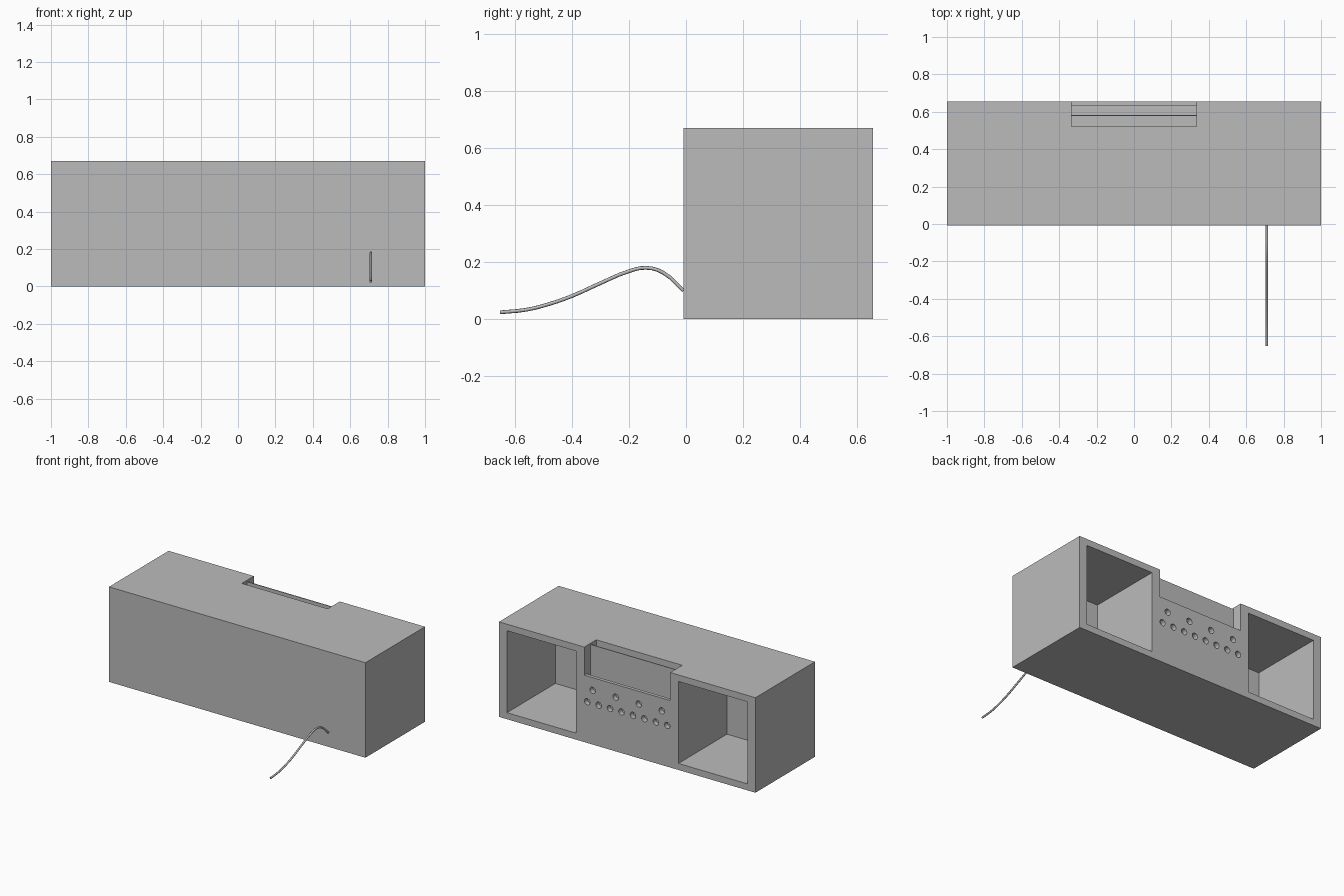
import bpy
import math
from mathutils import Vector

cube = bpy.data.objects.get("Cube")
if cube:
    bpy.data.objects.remove(cube, do_unlink=True)

grey = bpy.data.materials.new("plain grey")
grey.use_nodes = True
colour = (0.5, 0.5, 0.5, 1)
grey.diffuse_color = colour
grey.node_tree.nodes["Principled BSDF"].inputs["Base Color"].default_value = colour

FRONT, BACK, TOP = -0.009, 0.655, 0.67


def box(name, low, high):
    low, high = Vector(low), Vector(high)
    bpy.ops.mesh.primitive_cube_add(size=1, location=(low + high) / 2)
    ob = bpy.context.object
    ob.name = name
    ob.scale = high - low
    bpy.ops.object.transform_apply(location=True, rotation=True, scale=True)
    ob.data.materials.append(grey)
    return ob


def cut(target, cutter):
    """Subtract the cutter from the target and delete it."""
    mod = target.modifiers.new("cut", "BOOLEAN")
    mod.operation = "DIFFERENCE"
    mod.solver = "EXACT"
    mod.object = cutter
    bpy.context.view_layer.objects.active = target
    bpy.ops.object.modifier_apply(modifier=mod.name)
    bpy.data.objects.remove(cutter, do_unlink=True)


# Cabinet
cabinet = box("cabinet", (-1, FRONT, 0), (1, BACK, TOP))

# Open speaker bays at both ends
for side in (-1, 1):
    xs = sorted((side * 0.4, side * 0.938))
    cut(cabinet, box("bay_cutter", (xs[0], 0.115, 0.046), (xs[1], 1, 0.624)))

# Panel well, and the lowered rear lip in front of it
cut(cabinet, box("well_cutter", (-0.335, 0.521, 0.42), (0.335, 0.631, 1)))
cut(cabinet, box("lip_cutter", (-0.335, 0.6, 0.472), (0.335, 1, 1)))

# Two rows of round sockets
for count, spacing, height in ((4, 0.18, 0.382), (8, 0.0893, 0.29)):
    for i in range(count):
        x = (i - (count - 1) / 2) * spacing
        bpy.ops.mesh.primitive_cylinder_add(
            vertices=24, radius=0.022, depth=0.1,
            location=(x, BACK + 0.015, height), rotation=(math.pi / 2, 0, 0))
        cut(cabinet, bpy.context.object)

# Thin panel standing in the well
box("display_panel", (-0.335, 0.577, 0.42), (0.335, 0.583, 0.66))

# Drooping cord out of the front
path = [(-0.652, 0.024), (-0.56, 0.033), (-0.48, 0.053), (-0.4, 0.081),
        (-0.3, 0.126), (-0.2, 0.168), (-0.14, 0.18), (-0.08, 0.163), (FRONT, 0.1)]
curve = bpy.data.curves.new("cord", "CURVE")
curve.dimensions = "3D"
curve.bevel_depth = 0.0065
curve.bevel_resolution = 2
curve.resolution_u = 3
curve.use_fill_caps = True
spline = curve.splines.new("BEZIER")
spline.bezier_points.add(len(path) - 1)
for point, (y, z) in zip(spline.bezier_points, path):
    point.co = (0.71, y, z)
    point.handle_left_type = point.handle_right_type = "AUTO"
curve.materials.append(grey)
cord = bpy.data.objects.new("cord", curve)
bpy.context.collection.objects.link(cord)

# Crisp edges with smooth socket walls
bpy.ops.object.select_all(action="DESELECT")
cabinet.select_set(True)
bpy.context.view_layer.objects.active = cabinet
bpy.ops.object.shade_smooth_by_angle(angle=math.radians(30))
